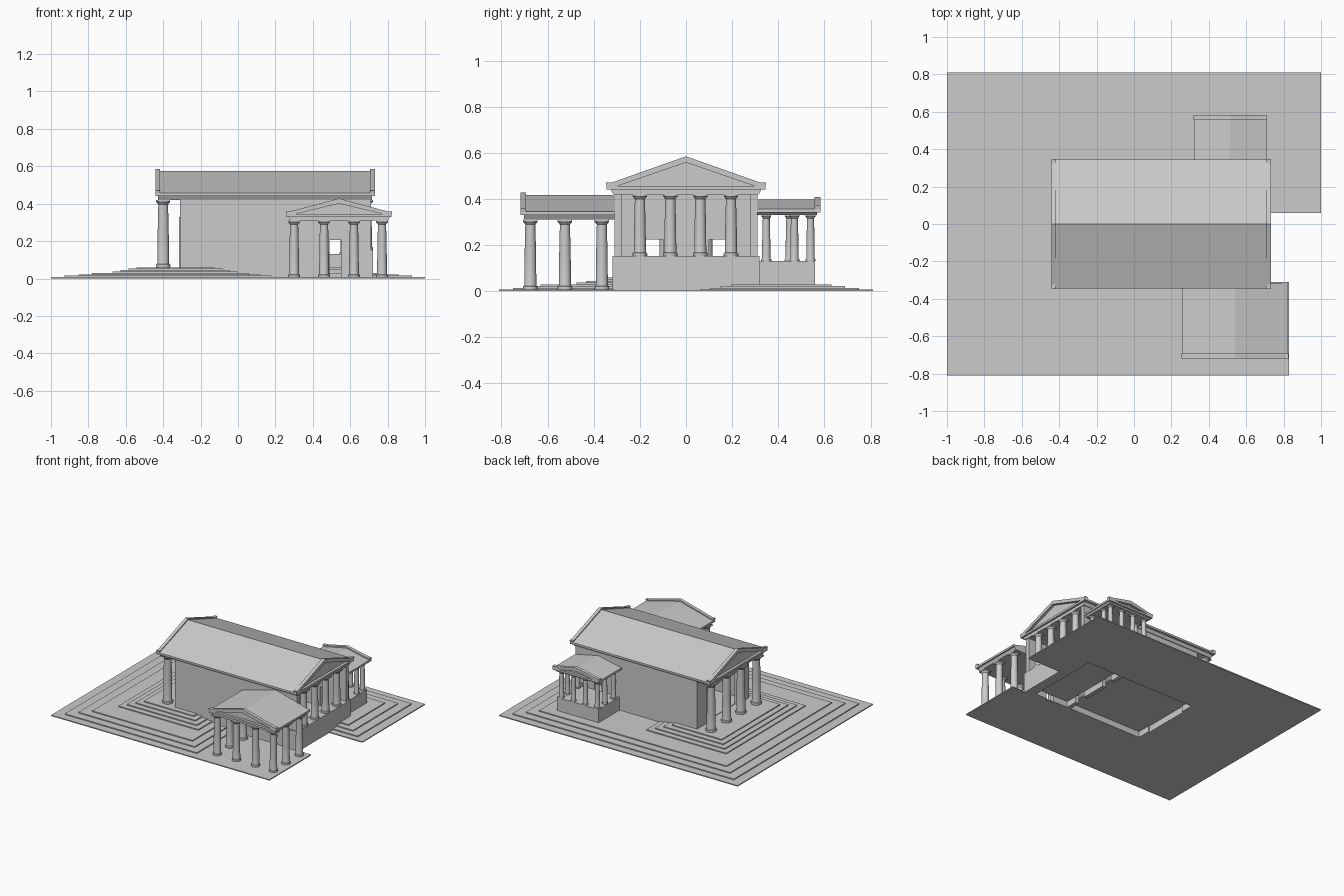
import bpy, bmesh, math

if "Cube" in bpy.data.objects:
    bpy.data.objects.remove(bpy.data.objects["Cube"])


def finish(name, bm):
    bmesh.ops.recalc_face_normals(bm, faces=bm.faces[:])
    me = bpy.data.meshes.new(name)
    bm.to_mesh(me)
    bm.free()
    ob = bpy.data.objects.new(name, me)
    bpy.context.collection.objects.link(ob)
    return ob


def prism(name, pts, axis, lo, hi):
    """Extrude a 2D outline along an axis: x -> (y,z), y -> (x,z), z -> (x,y)."""
    place = {'x': lambda a, b, t: (t, a, b),
             'y': lambda a, b, t: (a, t, b),
             'z': lambda a, b, t: (a, b, t)}[axis]
    bm = bmesh.new()
    bot = [bm.verts.new(place(a, b, lo)) for a, b in pts]
    top = [bm.verts.new(place(a, b, hi)) for a, b in pts]
    bm.faces.new(bot)
    bm.faces.new(top)
    n = len(pts)
    for i in range(n):
        j = (i + 1) % n
        bm.faces.new((bot[i], bot[j], top[j], top[i]))
    return finish(name, bm)


def box(name, x0, x1, y0, y1, z0, z1):
    return prism(name, [(x0, y0), (x1, y0), (x1, y1), (x0, y1)], 'z', z0, z1)


def column(name, x, y, z0, z1, r, sides=20):
    """Lathe-turned column with moulded base, tapering shaft and capital."""
    h = z1 - z0
    prof = [(1.2, 0), (1.25, .25 * r), (1.2, .5 * r), (1.05, .6 * r), (1, .8 * r),
            (.97, h * .45), (.84, h - .8 * r), (.95, h - .65 * r),
            (1.2, h - .35 * r), (1.2, h - .3 * r)]
    bm = bmesh.new()
    rings = []
    for k, z in prof:
        rings.append([bm.verts.new((x + k * r * math.cos(2 * math.pi * i / sides),
                                    y + k * r * math.sin(2 * math.pi * i / sides), z0 + z))
                      for i in range(sides)])
    for a, b in zip(rings, rings[1:]):
        for i in range(sides):
            j = (i + 1) % sides
            bm.faces.new((a[i], a[j], b[j], b[i]))
    bm.faces.new(rings[0])
    bm.faces.new(rings[-1])
    ob = finish(name, bm)
    # square slab on top of the capital
    q = 1.2 * r
    box(name + "_abacus", x - q, x + q, y - q, y + q, z1 - .3 * r, z1)
    bpy.ops.object.select_all(action='DESELECT')
    ob.select_set(True)
    bpy.context.view_layer.objects.active = ob
    bpy.ops.object.shade_smooth_by_angle(angle=math.radians(35))


def gable_roof(name, axis, c, w, lo, hi, z0, beam, apex, ends, inset=.03):
    """Beam, cornice, pitched roof and raised raking trims at the given ends."""
    cor = z0 + beam
    eave = cor + .015
    b = w - inset
    L = lo + .015 if 'lo' in ends else lo
    H = hi - .015 if 'hi' in ends else hi
    prism(name + "_beam", [(c - b, z0), (c + b, z0), (c + b + .012, cor), (c - b - .012, cor)],
          axis, L, H)
    prism(name + "_cornice", [(c - w, cor), (c + w, cor), (c + w, eave), (c - w, eave)],
          axis, lo, hi)
    prism(name + "_roof", [(c - w, eave), (c + w, eave), (c, apex - .01)],
          axis, L + .005, H - .005)
    trim = [(c - w, eave), (c - w + .05, eave), (c, apex - .027), (c + w - .05, eave),
            (c + w, eave), (c + w + .003, eave + .014), (c + w - .022, eave + .014),
            (c, apex), (c - w + .022, eave + .014), (c - w - .003, eave + .014)]
    if 'lo' in ends:
        prism(name + "_raking_trim_lo", trim, axis, lo, lo + .025)
    if 'hi' in ends:
        prism(name + "_raking_trim_hi", trim, axis, hi - .025, hi)


# stepped ground, open under the hall
step = .0075
for k in range(8):
    if k < 4:
        x0, y1 = -1 + .073 * k, .81 - .06 * k
        x1, yb = 1 - .07 * k, .06 + .045 * k
        xa = .83 if k == 0 else .24 - .06 * k
        pts = [(x0, -y1), (xa, -y1)]
        if k == 0:
            pts += [(xa, -.31), (.70, -.31), (.70, -.29)]
        else:
            pts += [(xa, -.29)]
        pts += [(-.29, -.29), (-.29, .29), (.70, .29), (.70, yb), (x1, yb), (x1, y1), (x0, y1)]
    else:
        d = .042 * (k - 4)
        x0, xa, y1 = -.67 + d, .0 - d, .475 - d
        pts = [(x0, -y1), (xa, -y1), (xa, -.29), (-.29, -.29),
               (-.29, .29), (xa, .29), (xa, y1), (x0, y1)]
    prism("ground_step", pts, 'z', k * step, (k + 1) * step)

# raised floor inside the hall, split by the cross wall
box("front_room_floor", -.285, .335, -.285, .285, .045, .06)
box("rear_room_floor", .365, .66, -.285, .285, .045, .06)

# hall side walls with a doorway each
side = [(-.31, 0), (.49, 0), (.49, .205), (.55, .205), (.55, 0), (.71, 0),
        (.71, .42), (-.31, .42)]
prism("south_wall", side, 'y', -.31, -.28)
prism("north_wall", side, 'y', .28, .31)

# entrance wall with wide doorway and frame
prism("entrance_wall", [(-.28, 0), (-.18, 0), (-.18, .32), (.18, .32), (.18, 0), (.28, 0),
                        (.28, .42), (-.28, .42)], 'x', -.31, -.28)
prism("door_frame", [(-.20, .06), (-.18, .06), (-.18, .315), (.18, .315), (.18, .06), (.20, .06),
                     (.20, .33), (-.20, .33)], 'x', -.316, -.29)

# inner cross wall with two doorways
prism("cross_wall", [(-.28, 0), (-.19, 0), (-.19, .225), (-.1, .225), (-.1, 0), (.1, 0), (.1, .225),
                     (.19, .225), (.19, 0), (.28, 0), (.28, .42), (-.28, .42)], 'x', .335, .365)

# half-height rear wall with columns
box("rear_parapet", .645, .722, -.318, .318, 0, .152)
for y in (-.2, -.068, .062, .195):
    column("rear_column", .69, y, .152, .42, .026)

# entrance columns
for y in (-.27, -.085, .085, .27):
    column("entrance_column", -.40, y, .06, .42, .031)

# main roof
gable_roof("hall", 'x', 0, .345, -.442, .732, .42, .022, .585, ('lo', 'hi'))

# south porch
for x, y in [(.30, -.675), (.46, -.675), (.62, -.675), (.77, -.675),
             (.30, -.525), (.77, -.525), (.30, -.365), (.77, -.365)]:
    column("south_porch_column", x, y, .007, .31, .026)
gable_roof("south_porch", 'y', .54, .282, -.718, -.31, .31, .02, .428, ('lo',), .022)

# north porch on a solid base
box("north_porch_base", .34, .69, .31, .56, .02, .13)
for x, y in [(.365, .54), (.465, .54), (.565, .54), (.665, .54),
             (.365, .45), (.665, .47), (.365, .348), (.665, .348)]:
    column("north_porch_column", x, y, .13, .33, .018)
gable_roof("north_porch", 'y', .515, .194, .31, .583, .33, .012, .408, ('hi',), .018)
